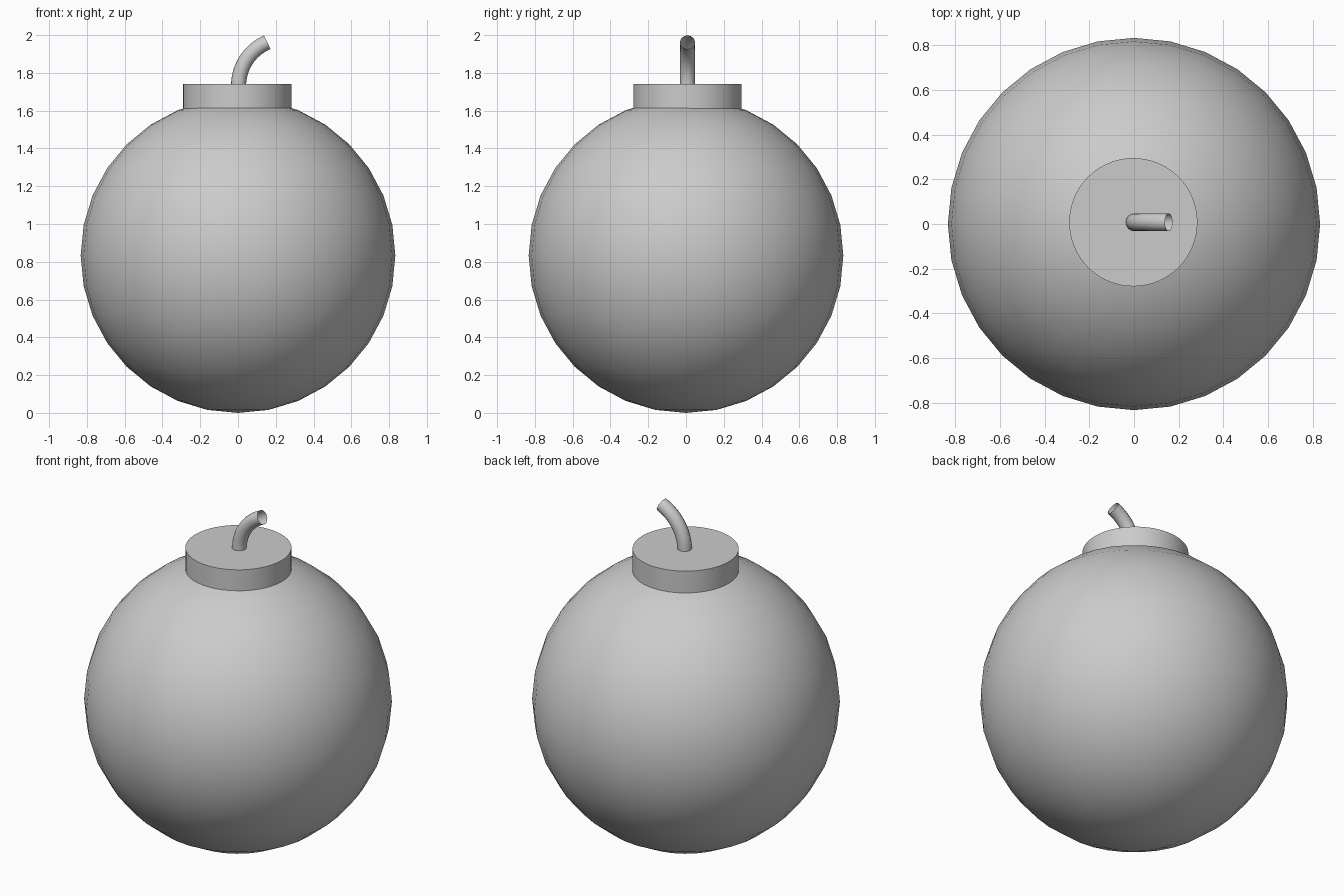
import bpy
from math import sin, cos, radians

if "Cube" in bpy.data.objects:
    bpy.data.objects.remove(bpy.data.objects["Cube"])

R = 0.833            # body radius
CX, CY = -0.003, 0.008  # slight offset of cap and fuse

# Round body
bpy.ops.mesh.primitive_uv_sphere_add(segments=32, ring_count=16, radius=R, location=(0, 0, R))
body = bpy.context.object
body.name = "body"
bpy.ops.object.shade_smooth()

# Short cylindrical cap, sunk into the body
z_low, z_high = 1.60, 1.74
bpy.ops.mesh.primitive_cylinder_add(vertices=64, radius=0.287, depth=z_high - z_low,
                                    location=(CX, CY, (z_low + z_high) / 2))
cap = bpy.context.object
cap.name = "cap"
bpy.ops.object.shade_smooth_by_angle(angle=radians(30))

# Bent fuse: an open tube swept along an arc
bend, turn, steps = 0.25, 67, 14
path = [(0, 0, -0.04)] + [
    (bend * (1 - cos(radians(turn * i / steps))), 0, bend * sin(radians(turn * i / steps)))
    for i in range(steps + 1)]
curve = bpy.data.curves.new("fuse", 'CURVE')
curve.dimensions = '3D'
curve.bevel_depth = 0.04
curve.bevel_resolution = 6
spline = curve.splines.new('POLY')
spline.points.add(len(path) - 1)
for point, co in zip(spline.points, path):
    point.co = (*co, 1)
spline.use_smooth = True
fuse = bpy.data.objects.new("fuse", curve)
fuse.location = (0.003, CY, 1.732)
bpy.context.collection.objects.link(fuse)
bpy.ops.object.select_all(action='DESELECT')
fuse.select_set(True)
bpy.context.view_layer.objects.active = fuse
bpy.ops.object.convert(target='MESH')
bpy.ops.object.shade_smooth()
